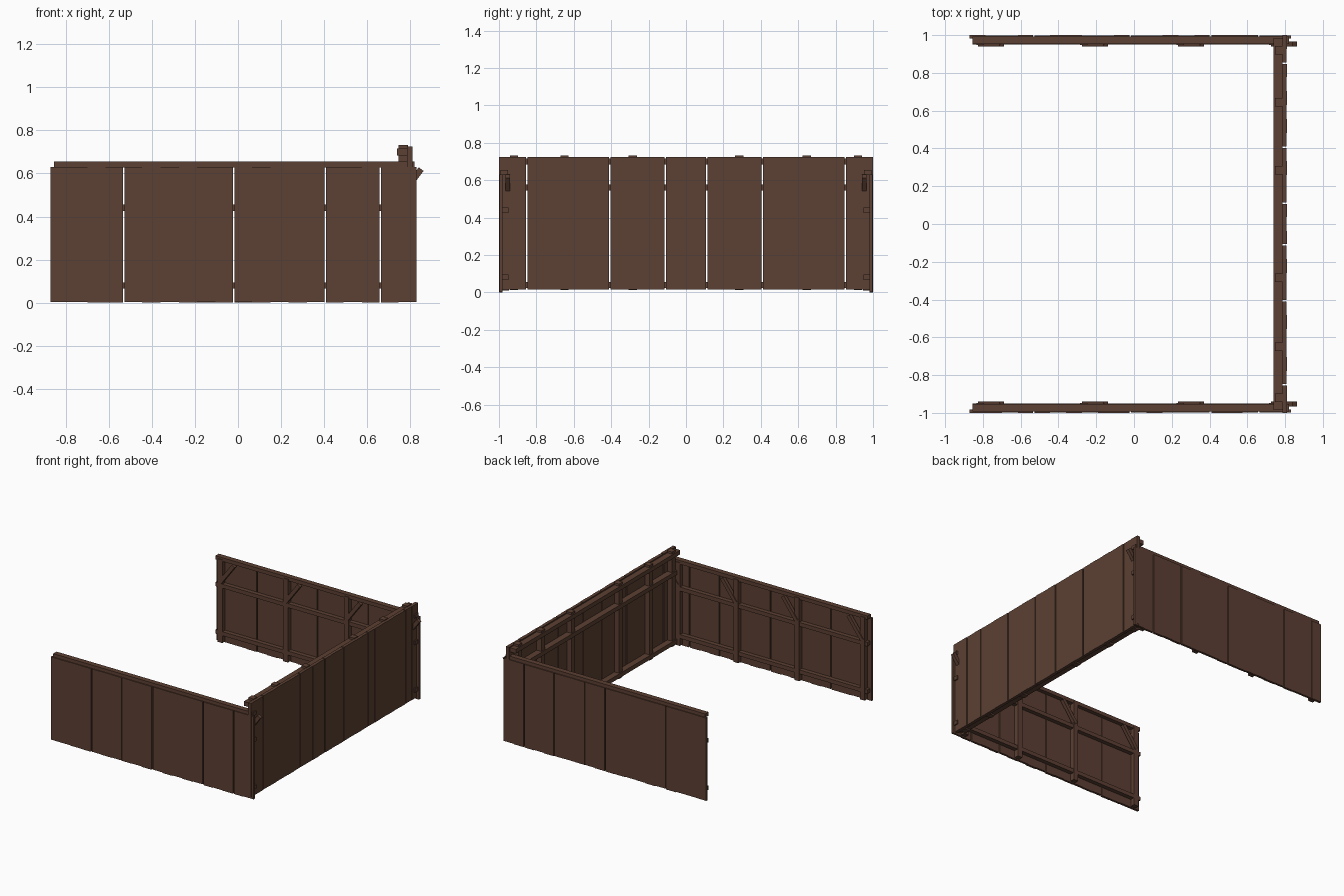
import bpy
import random
from math import atan2, hypot
from mathutils import Matrix, Vector

random.seed(4)
cube = bpy.data.objects.get("Cube")
if cube:
    bpy.data.objects.remove(cube, do_unlink=True)

wood = bpy.data.materials.new("dark_brown_wood")
wood.use_nodes = True
brown = (0.107, 0.051, 0.033, 1)
wood.diffuse_color = brown
shader = wood.node_tree.nodes["Principled BSDF"]
shader.inputs["Base Color"].default_value = brown
shader.inputs["Roughness"].default_value = 0.9


def box(name, low, high, tilt=0):
    """Box between two corners, optionally tilted about its own y axis."""
    low, high = Vector(low), Vector(high)
    bpy.ops.mesh.primitive_cube_add(size=1)
    ob = bpy.context.object
    ob.name = name
    size = high - low
    ob.data.transform(Matrix.Rotation(tilt, 4, 'Y') @ Matrix.Diagonal((*size, 1)))
    ob.location = (low + high) / 2
    ob.data.materials.append(wood)
    return ob


def plank_spans(start, end, count, open_joints):
    """Start and end of each plank; the listed joints are left open."""
    step = (end - start) / count
    for i in range(count):
        a = start + i * step + (0.004 if i in open_joints else 0)
        b = start + (i + 1) * step - (0.004 if i + 1 in open_joints else 0)
        yield a, b


# Front and back fences, mirrored in y
for side, s in (("front", -1), ("back", 1)):
    def part(name, x0, x1, d0, d1, z0, z1, tilt=0):
        y0, y1 = sorted((s * d0, s * d1))
        return box(f"{side}_{name}", (x0, y0, z0), (x1, y1, z1), tilt)

    # Upright planks
    for a, b in plank_spans(-0.87, 0.83, 20, (4, 10, 15, 18)):
        part("plank", a, b, 1 - random.choice((0, 0.002)), 0.982,
             random.choice((0, 0.003)), 0.63)

    # Top, middle and bottom rails
    part("top_rail", -0.855, 0.82, 0.992, 0.952, 0.627, 0.655)
    for z in (0.08, 0.44):
        part("rail", -0.855, 0.82, 0.983, 0.95, z - 0.015, z + 0.015)

    # Posts, each with a diagonal brace rising towards the corner
    for x in (-0.815, -0.265, 0.245, 0.735):
        part("post", x - 0.02, x + 0.02, 0.983, 0.947, 0.01, 0.64)
        run, rise = 0.115, 0.155
        length = hypot(run, rise)
        cx, cz = x + 0.058, 0.543
        part("brace", cx - length / 2, cx + length / 2, 0.966, 0.94,
             cz - 0.014, cz + 0.014, -atan2(rise, run))

# Tall end fence planks
for a, b in plank_spans(-1, 1, 27, (2, 8, 12, 15, 19, 25)):
    box("end_plank", (0.785, a, 0.015),
        (0.81 - random.choice((0, 0.002)), b, 0.725))

# End fence rails
for z in (0.04, 0.56, 0.70):
    box("end_rail", (0.738, -0.985, z - 0.016), (0.786, 0.985, z + 0.016))

# End fence posts
for y in (-0.92, -0.65, -0.285, 0.285, 0.645, 0.92):
    box("end_post", (0.746, y - 0.022, 0.012), (0.79, y + 0.022, 0.732))
